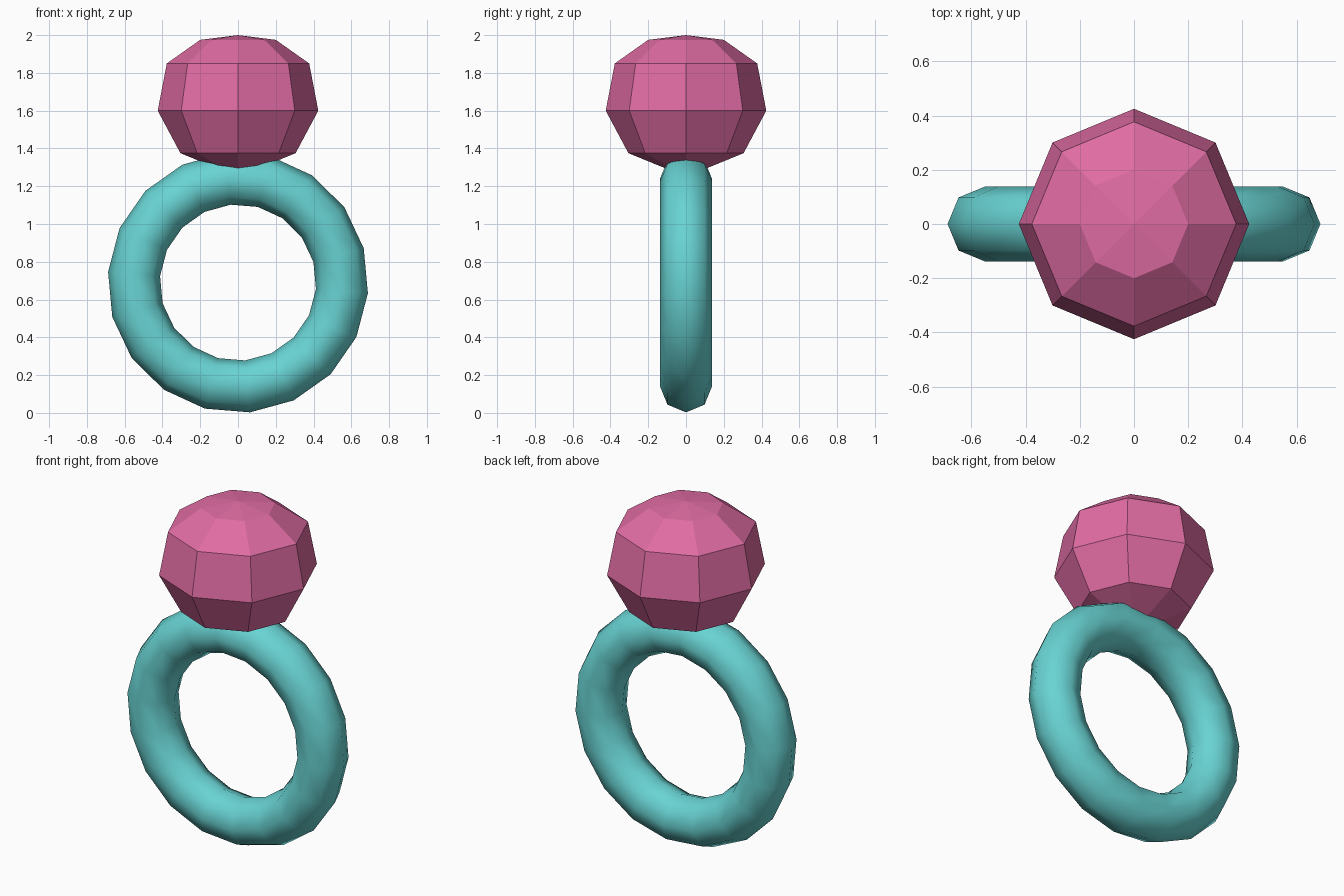
import bpy
import bmesh
from math import cos, sin, pi, radians

cube = bpy.data.objects.get("Cube")
if cube:
    bpy.data.objects.remove(cube, do_unlink=True)


def material(name, rgb):
    mat = bpy.data.materials.new(name)
    mat.use_nodes = True
    colour = (*rgb, 1.0)
    mat.diffuse_color = colour
    mat.node_tree.nodes["Principled BSDF"].inputs["Base Color"].default_value = colour
    return mat


def lathe(name, profile, sides, mat):
    """Faceted solid of revolution from (radius, height) rings, closed by two poles."""
    bm = bmesh.new()
    rings = []
    for radius, z in profile:
        count = sides if radius else 1
        rings.append([bm.verts.new((radius * cos(2 * pi * i / sides),
                                    radius * sin(2 * pi * i / sides), z))
                      for i in range(count)])
    for low, high in zip(rings, rings[1:]):
        for i in range(sides):
            j = i + 1
            corners = [low[i % len(low)], low[j % len(low)],
                       high[j % len(high)], high[i % len(high)]]
            bm.faces.new(list(dict.fromkeys(corners)))
    bmesh.ops.recalc_face_normals(bm, faces=bm.faces)
    mesh = bpy.data.meshes.new(name)
    bm.to_mesh(mesh)
    bm.free()
    mesh.materials.append(mat)
    obj = bpy.data.objects.new(name, mesh)
    bpy.context.collection.objects.link(obj)
    return obj


pink = material("gem pink", (0.75, 0.15, 0.37))
teal = material("band teal", (0.14, 0.65, 0.65))

# Smooth upright band, turned slightly around its own axis
bpy.ops.mesh.primitive_torus_add(
    major_segments=18, minor_segments=8, major_radius=0.552, minor_radius=0.138,
    location=(0, 0, 0.69), rotation=(radians(90), radians(4.7), 0))
band = bpy.context.object
band.name = "ring_band"
band.data.materials.append(teal)
# Bake the orientation: stand the band up, then turn it about the y axis
bpy.ops.object.transform_apply(location=False, rotation=True, scale=False)
bpy.ops.object.shade_smooth()

# Flat-faced gem sunk into the top of the band
lathe("gem", [(0, 1.25), (0.305, 1.375), (0.425, 1.6),
              (0.377, 1.85), (0.2, 1.975), (0, 2.0)], 8, pink)
